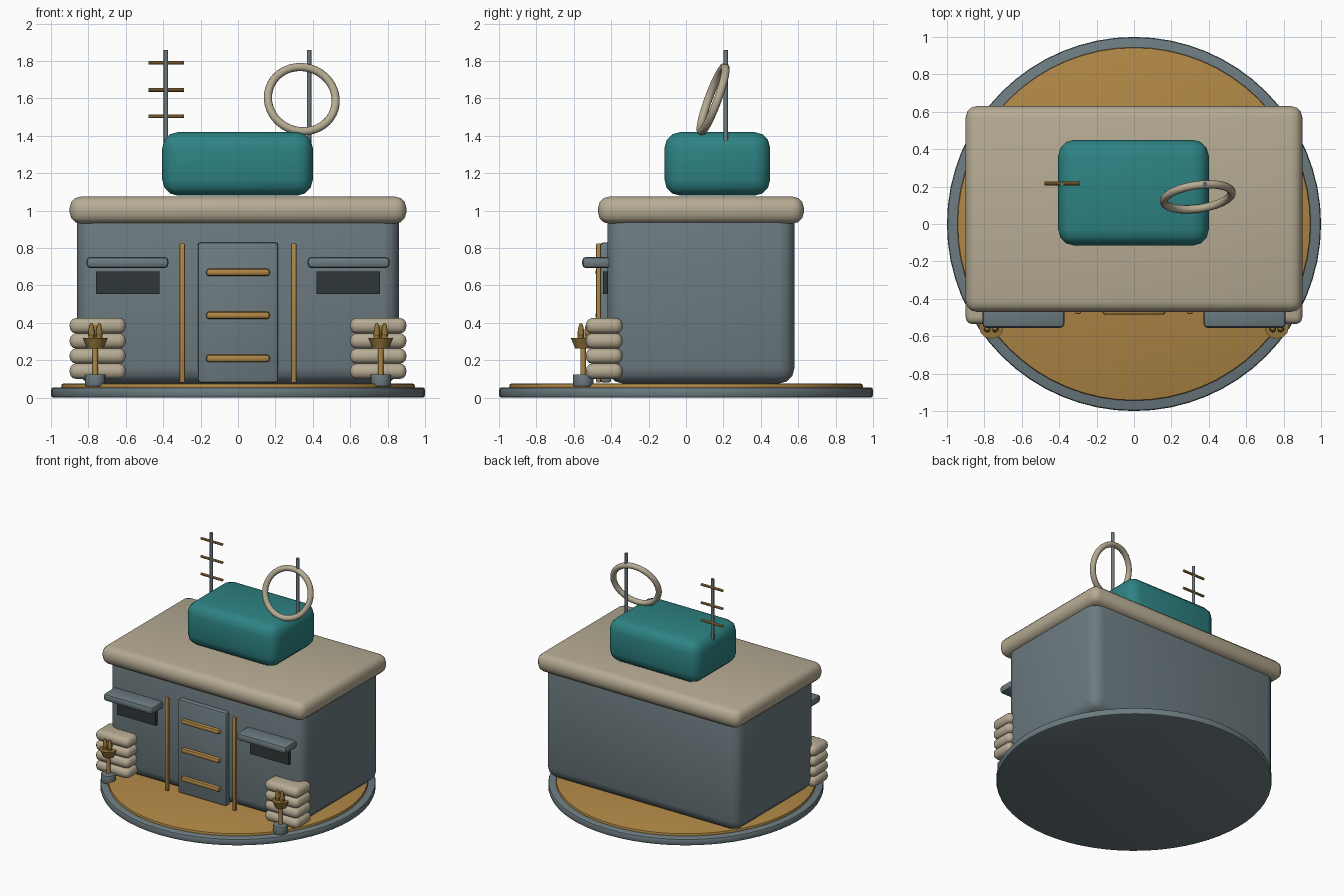
import bpy, math

if "Cube" in bpy.data.objects:
    bpy.data.objects.remove(bpy.data.objects["Cube"])


def material(name, rgb):
    m = bpy.data.materials.new(name)
    m.diffuse_color = (*rgb, 1)
    m.use_nodes = True
    m.node_tree.nodes["Principled BSDF"].inputs["Base Color"].default_value = m.diffuse_color
    return m


SLATE = material("slate grey", (0.15, 0.198, 0.216))
TAN = material("sand tan", (0.47, 0.41, 0.295))
TEAL = material("teal", (0.027, 0.225, 0.228))
GOLD = material("ochre gold", (0.43, 0.24, 0.06))
BRASS = material("dark brass", (0.29, 0.175, 0.04))
DARK = material("window dark", (0.03, 0.038, 0.04))


def finish(name, mat, bevel=0, segments=3):
    ob = bpy.context.object
    ob.name = name
    ob.data.materials.append(mat)
    if bevel:
        mod = ob.modifiers.new("bevel", 'BEVEL')
        mod.width, mod.segments = bevel, segments
        mod.limit_method = 'ANGLE'
        bpy.ops.object.modifier_apply(modifier=mod.name)
    bpy.ops.object.shade_smooth_by_angle(angle=math.radians(35))
    return ob


def box(name, x, y, z, mat, bevel=0, segments=3):
    """Box from (min, max) pairs on each axis."""
    bpy.ops.mesh.primitive_cube_add(size=1, location=[(a + b) / 2 for a, b in (x, y, z)])
    bpy.context.object.scale = [b - a for a, b in (x, y, z)]
    bpy.ops.object.transform_apply(location=False, rotation=False, scale=True)
    return finish(name, mat, bevel, segments)


def cone(name, x, y, z0, z1, r0, r1, mat, sides=12, bevel=0):
    bpy.ops.mesh.primitive_cone_add(vertices=sides, radius1=r0, radius2=r1,
                                    depth=z1 - z0, location=(x, y, (z0 + z1) / 2))
    return finish(name, mat, bevel, 2)


# Round base with inset floor
cone("base_disc", 0, 0, 0, 0.055, 1, 1, SLATE, 64, 0.014)
cone("ground_floor", 0, 0, 0.04, 0.075, 0.945, 0.945, GOLD, 64, 0.01)

# Main building, roof slab and rooftop block
box("building", (-0.86, 0.86), (-0.42, 0.58), (0.075, 1.03), SLATE, 0.085)
box("roof_slab", (-0.9, 0.9), (-0.47, 0.63), (0.93, 1.075), TAN, 0.06)
box("rooftop_block", (-0.405, 0.4), (-0.115, 0.45), (1.08, 1.42), TEAL, 0.085)

# Door with three bars
box("door", (-0.215, 0.215), (-0.458, -0.40), (0.08, 0.83), SLATE, 0.015, 2)
for z in (0.21, 0.44, 0.67):
    box("door_bar", (-0.17, 0.17), (-0.485, -0.445), (z - 0.02, z + 0.02), GOLD, 0.016, 2)

for s in (-1, 1):
    def span(a, b):
        return tuple(sorted((s * a, s * b)))

    # Gold trim rods, windows and awnings
    box("trim_rod", span(0.284, 0.313), (-0.48, -0.455), (0.08, 0.825), GOLD, 0.006, 2)
    box("window", span(0.42, 0.76), (-0.445, -0.40), (0.555, 0.675), DARK)
    box("awning", span(0.372, 0.81), (-0.555, -0.40), (0.693, 0.752), SLATE, 0.02, 2)

    # Sandbag stack
    for i in range(4):
        z = 0.1 + 0.081 * i
        box("sandbag", span(0.6, 0.9), (-0.535, -0.34), (z, z + 0.083), TAN, 0.036)

    # Torch: foot, post, bowl and flame prongs
    x, y = s * 0.763, -0.55
    cone("torch_foot", x, y, 0.06, 0.125, 0.055, 0.055, SLATE, 16, 0.006)
    cone("torch_post", x, y, 0.12, 0.28, 0.015, 0.015, GOLD)
    cone("torch_bowl", x, y, 0.262, 0.318, 0.042, 0.065, BRASS, 12)
    for k in range(3):
        a = math.radians(90 + 120 * k)
        bpy.ops.mesh.primitive_uv_sphere_add(
            segments=10, ring_count=8, radius=1,
            location=(x + 0.024 * math.cos(a), y + 0.024 * math.sin(a), 0.335))
        bpy.context.object.scale = (0.018, 0.018, 0.065)
        finish("torch_flame", BRASS)

# Aerial masts
for x in (-0.385, 0.38):
    cone("aerial_mast", x, 0.213, 1.36, 1.86, 0.012, 0.012, SLATE)

# Cross rods on the left mast
for z in (1.505, 1.645, 1.79):
    rod = cone("aerial_rod", -0.383, 0.216, z - 0.095, z + 0.095, 0.01, 0.01, GOLD, 10)
    rod.rotation_euler.y = math.pi / 2

# Tilted ring aerial beside the right mast
bpy.ops.mesh.primitive_torus_add(major_radius=0.183, minor_radius=0.022,
                                 major_segments=40, minor_segments=12,
                                 location=(0.341, 0.145, 1.596),
                                 rotation=(math.radians(70), 0, math.radians(8)))
finish("ring_aerial", TAN)
